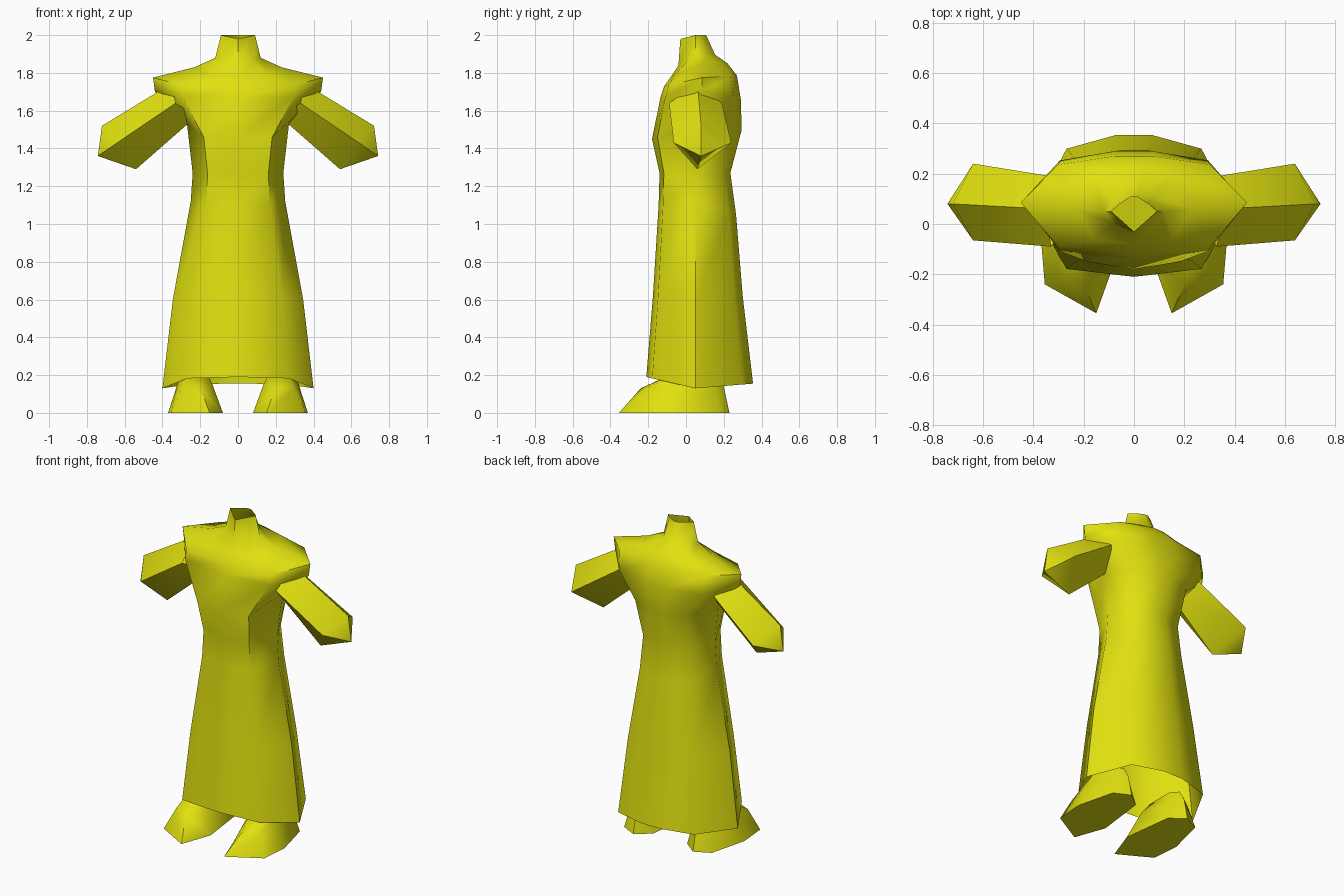
import bpy, bmesh, math

if "Cube" in bpy.data.objects:
    bpy.data.objects.remove(bpy.data.objects["Cube"])

yellow = bpy.data.materials.new("yellow_cloth")
yellow.diffuse_color = (0.75, 0.75, 0.005, 1)
yellow.use_nodes = True
yellow.node_tree.nodes["Principled BSDF"].inputs["Base Color"].default_value = yellow.diffuse_color


def loft(name, rings, cap_start=False, cap_end=False, tip=None, mirror=False):
    """Skin a stack of closed rings, optionally closing the ends."""
    bm = bmesh.new()
    loops = [[bm.verts.new(p) for p in ring] for ring in rings]
    n = len(loops[0])
    for a, b in zip(loops, loops[1:]):
        for i in range(n):
            j = (i + 1) % n
            bm.faces.new((a[i], a[j], b[j], b[i]))
    if cap_start:
        bm.faces.new(loops[0][::-1])
    if cap_end:
        bm.faces.new(loops[-1])
    if tip:
        t = bm.verts.new(tip)
        for i in range(n):
            bm.faces.new((loops[-1][i], loops[-1][(i + 1) % n], t))
    bmesh.ops.recalc_face_normals(bm, faces=bm.faces[:])
    me = bpy.data.meshes.new(name)
    bm.to_mesh(me)
    bm.free()
    me.materials.append(yellow)
    ob = bpy.data.objects.new(name, me)
    bpy.context.collection.objects.link(ob)
    bpy.ops.object.select_all(action='DESELECT')
    bpy.context.view_layer.objects.active = ob
    ob.select_set(True)
    bpy.ops.object.shade_smooth_by_angle(angle=math.radians(55))
    if mirror:
        ob.modifiers.new("mirror", 'MIRROR').use_axis[0] = True
    return ob


def body_ring(w, side, front, back, t=0.88):
    """Ten-sided ring: half width, then (y, z) at the side, front and back."""
    def mix(p, k):
        return [side[i] + (p[i] - side[i]) * k for i in (0, 1)]
    half = [(0.67 * w, *mix(front, t)), (w, *side),
            (0.67 * w, *mix(back, t * 0.93)), (0.17 * w, *mix(back, min(1, t + 0.3)))]
    return [(0, *front)] + half + [(-x, y, z) for x, y, z in half[::-1]]


# Gown, shoulder cape and open neck as one garment
loft("gown", [
    body_ring(0.40, (0.05, 0.13), (-0.21, 0.19), (0.355, 0.155)),
    body_ring(0.345, (0.05, 0.60), (-0.175, 0.62), (0.30, 0.62)),
    body_ring(0.25, (0.05, 1.12), (-0.145, 1.10), (0.265, 1.05)),
    body_ring(0.24, (0.05, 1.27), (-0.14, 1.27), (0.235, 1.27)),
    body_ring(0.27, (0.06, 1.53), (-0.18, 1.45), (0.295, 1.50)),
    body_ring(0.44, (0.085, 1.70), (-0.135, 1.67), (0.29, 1.66)),
    body_ring(0.45, (0.085, 1.775), (-0.115, 1.73), (0.27, 1.785)),
    body_ring(0.23, (0.06, 1.83), (-0.08, 1.78), (0.22, 1.85)),
    body_ring(0.12, (0.05, 1.88), (-0.04, 1.84), (0.18, 1.90), 0.5),
    body_ring(0.09, (0.05, 2.00), (-0.03, 1.98), (0.14, 2.00), 0.33),
])

# Floor inside the neck opening
loft("neck_floor", [body_ring(0.115, (0.05, 1.885), (-0.035, 1.86), (0.17, 1.90), 0.45)],
     cap_end=True)

# Sleeves with closed, pointed ends
loft("sleeve", [
    [(0.35, 0.06, 1.745), (0.33, -0.09, 1.64), (0.22, 0.06, 1.57), (0.33, 0.19, 1.64)],
    [(0.72, 0.08, 1.52), (0.64, -0.065, 1.43), (0.54, 0.06, 1.29), (0.64, 0.24, 1.43)],
], tip=(0.742, 0.08, 1.36), mirror=True)

# Feet
loft("foot", [
    [(0.15, -0.355, 0), (0.355, -0.24, 0), (0.37, -0.06, 0), (0.31, 0.18, 0),
     (0.21, 0.23, 0), (0.12, 0.16, 0), (0.08, -0.16, 0)],
    [(0.20, -0.24, 0.13), (0.295, -0.20, 0.13), (0.32, -0.04, 0.155), (0.28, 0.15, 0.14),
     (0.21, 0.20, 0.14), (0.15, 0.14, 0.14), (0.135, -0.10, 0.15)],
    [(0.21, -0.13, 0.18), (0.28, -0.10, 0.19), (0.30, -0.01, 0.21), (0.27, 0.12, 0.21),
     (0.21, 0.16, 0.21), (0.17, 0.11, 0.21), (0.16, -0.05, 0.20)],
], cap_start=True, cap_end=True, mirror=True)
